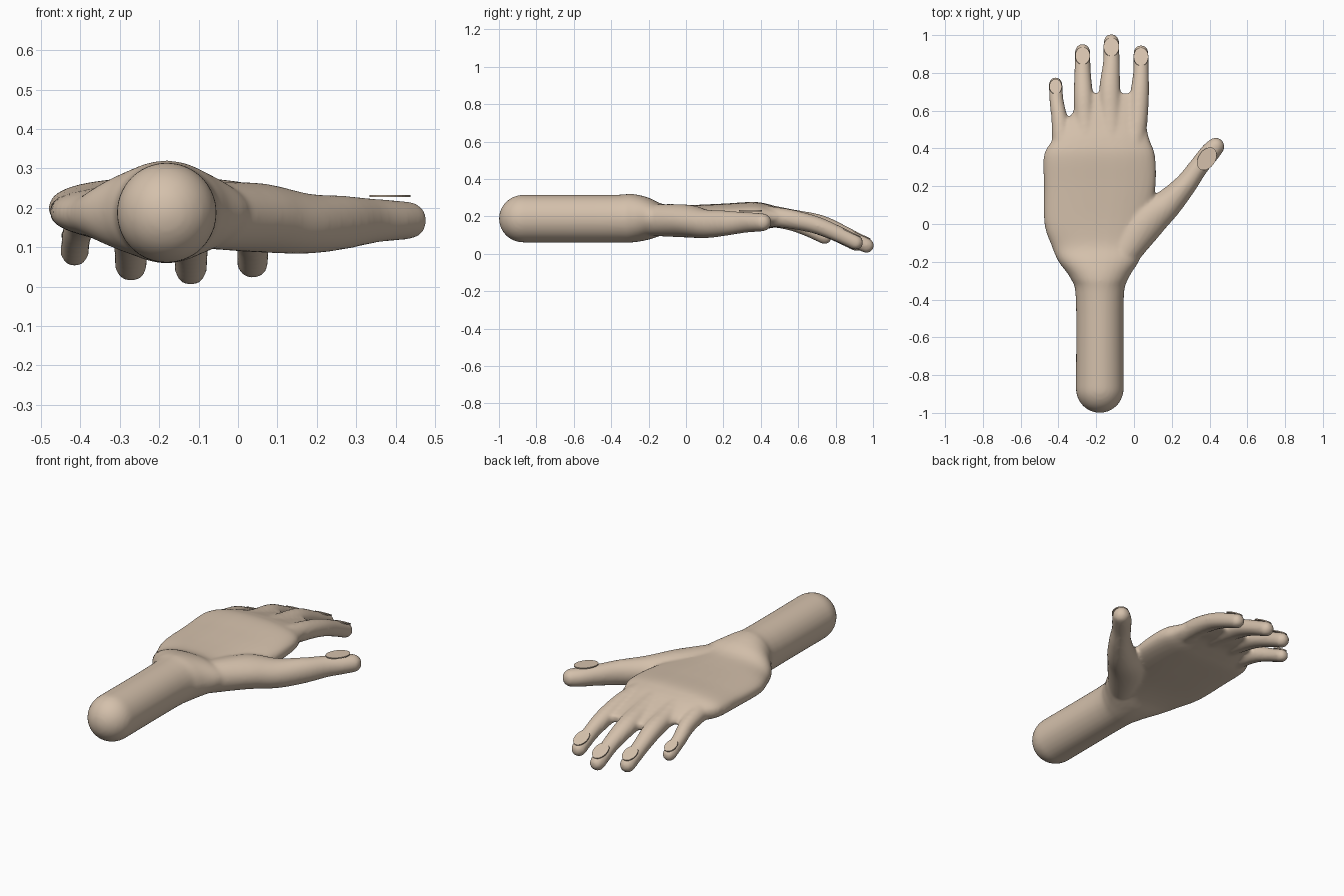
import bpy, bmesh, math
from mathutils import Vector, Matrix

if "Cube" in bpy.data.objects:
    bpy.data.objects.remove(bpy.data.objects["Cube"])

skin = bpy.data.materials.new("skin")
skin.diffuse_color = (0.66, 0.53, 0.41, 1)
skin.use_nodes = True
skin.node_tree.nodes["Principled BSDF"].inputs["Base Color"].default_value = skin.diffuse_color
UP = Vector((0, 0, 1))
N = 32


def add_object(name, bm):
    bmesh.ops.recalc_face_normals(bm, faces=bm.faces)
    mesh = bpy.data.meshes.new(name)
    bm.to_mesh(mesh)
    bm.free()
    mesh.materials.append(skin)
    obj = bpy.data.objects.new(name, mesh)
    bpy.context.collection.objects.link(obj)
    return obj


def loft(bm, rings):
    """Skin a closed tube over a list of rings."""
    rings = [[bm.verts.new(p) for p in r] for r in rings]
    for a, b in zip(rings, rings[1:]):
        for i in range(N):
            j = (i + 1) % N
            bm.faces.new((a[i], a[j], b[j], b[i]))
    bm.faces.new(rings[0])
    bm.faces.new(rings[-1])


def smooth_path(rows, steps=5):
    """Catmull-Rom interpolation through rows of numbers."""
    out = []
    for i in range(len(rows) - 1):
        p = [rows[max(0, min(len(rows) - 1, i + k))] for k in (-1, 0, 1, 2)]
        for s in range(steps):
            t = s / steps
            out.append([0.5 * (2 * b + (c - a) * t + (2 * a - 5 * b + 4 * c - d) * t * t
                               + (3 * b - a - 3 * c + d) * t ** 3) for a, b, c, d in zip(*p)])
    return out + [list(rows[-1])]


def digit(bm, rows):
    """Round-tipped tube; rows are x, y, z, half width, half height."""
    rows = smooth_path(rows)
    rings = []

    def ring(c, t, w, h):
        side = t.cross(UP).normalized()
        up = side.cross(t)
        rings.append([c + side * w * math.cos(a) + up * h * math.sin(a)
                      for a in (2 * math.pi * i / N for i in range(N))])

    for i, r in enumerate(rows):
        a, b = rows[max(i - 1, 0)], rows[min(i + 1, len(rows) - 1)]
        t = (Vector(b[:3]) - Vector(a[:3])).normalized()
        ring(Vector(r[:3]), t, r[3], r[4])
    for k in range(1, 6):
        a = k * math.pi / 2 / 5.3
        ring(Vector(r[:3]) + t * r[3] * math.sin(a), t, r[3] * math.cos(a), r[4] * math.cos(a))
    loft(bm, rings)


bm = bmesh.new()

# Forearm, wrist and palm: y, left x, right x, bottom z, top z, squareness
body = smooth_path([
    (-0.87, -0.308, -0.054, 0.06, 0.315, 2),
    (-0.40, -0.308, -0.054, 0.06, 0.315, 2),
    (-0.29, -0.335, -0.03, 0.06, 0.32, 2),
    (-0.20, -0.40, 0.025, 0.075, 0.30, 2),
    (-0.12, -0.435, 0.05, 0.10, 0.265, 2.2),
    (0.0, -0.475, 0.08, 0.115, 0.26, 2.4),
    (0.2, -0.478, 0.115, 0.12, 0.268, 2.5),
    (0.36, -0.478, 0.112, 0.125, 0.277, 2.5),
    (0.44, -0.435, 0.085, 0.135, 0.265, 2.5),
    (0.52, -0.375, 0.065, 0.145, 0.24, 2.5),
    (0.60, -0.32, 0.06, 0.14, 0.215, 2.5),
    (0.69, -0.28, 0.05, 0.14, 0.185, 2.3)])
rings = []


def body_ring(y, x0, x1, z0, z1, e, scale=1):
    pts = []
    for i in range(N):
        a = 2 * math.pi * i / N
        c, s = math.cos(a), math.sin(a)
        pts.append(((x0 + x1) / 2 + scale * (x1 - x0) / 2 * math.copysign(abs(c) ** (2 / e), c), y,
                    (z0 + z1) / 2 + scale * (z1 - z0) / 2 * math.copysign(abs(s) ** (2 / e), s)))
    rings.append(pts)


for k in range(10, 0, -1):  # rounded forearm end
    a = k * math.pi / 2 / 10.3
    body_ring(-0.87 - 0.13 * math.sin(a), *body[0][1:], scale=math.cos(a))
for row in body:
    body_ring(*row)
loft(bm, rings)

# Fingers and thumb
digit(bm, [(0.0, 0.40, 0.205, 0.055, 0.055), (0.02, 0.55, 0.187, 0.052, 0.052),
           (0.03, 0.69, 0.155, 0.05, 0.047), (0.037, 0.80, 0.112, 0.042, 0.043),
           (0.037, 0.908, 0.06, 0.04, 0.04)])
digit(bm, [(-0.12, 0.40, 0.21, 0.065, 0.06), (-0.125, 0.57, 0.185, 0.06, 0.052),
           (-0.128, 0.72, 0.157, 0.056, 0.05), (-0.12, 0.85, 0.103, 0.045, 0.043),
           (-0.12, 0.965, 0.044, 0.041, 0.041)])
digit(bm, [(-0.25, 0.40, 0.21, 0.06, 0.06), (-0.262, 0.55, 0.186, 0.054, 0.05),
           (-0.268, 0.68, 0.16, 0.052, 0.049), (-0.272, 0.80, 0.11, 0.044, 0.043),
           (-0.272, 0.913, 0.054, 0.041, 0.041)])
digit(bm, [(-0.365, 0.33, 0.20, 0.06, 0.06), (-0.383, 0.45, 0.192, 0.052, 0.05),
           (-0.395, 0.56, 0.168, 0.043, 0.044), (-0.41, 0.65, 0.13, 0.038, 0.038),
           (-0.415, 0.742, 0.086, 0.036, 0.036)])
digit(bm, [(-0.07, -0.18, 0.18, 0.08, 0.085), (0.05, 0.0, 0.175, 0.105, 0.088),
           (0.17, 0.10, 0.16, 0.08, 0.077), (0.27, 0.205, 0.163, 0.06, 0.068),
           (0.34, 0.30, 0.167, 0.052, 0.057), (0.40, 0.375, 0.168, 0.053, 0.051),
           (0.432, 0.41, 0.168, 0.048, 0.048)])

# Fuse everything into one soft skin
hand = add_object("hand", bm)
remesh = hand.modifiers.new("fuse", 'REMESH')
remesh.mode = 'VOXEL'
remesh.voxel_size = 0.01
remesh.use_smooth_shade = True
soften = hand.modifiers.new("soften", 'SMOOTH')
soften.factor = 0.5
soften.iterations = 8


# Nails: thin oval plates lying on the digits
def nail(name, centre, width, length, pitch, yaw=0):
    b = bmesh.new()
    bmesh.ops.create_cone(b, cap_ends=True, segments=32, radius1=1, radius2=1, depth=0.006)
    bmesh.ops.transform(b, verts=b.verts, matrix=(
        Matrix.Translation(centre) @ Matrix.Rotation(math.radians(yaw), 4, 'Z')
        @ Matrix.Rotation(math.radians(pitch), 4, 'X')
        @ Matrix.Diagonal((width, length, 1, 1))))
    add_object(name, b)


nail("index_nail", (0.037, 0.885, 0.113), 0.039, 0.053, -25)
nail("middle_nail", (-0.12, 0.937, 0.102), 0.041, 0.055, -26)
nail("ring_nail", (-0.272, 0.89, 0.109), 0.039, 0.051, -25)
nail("little_nail", (-0.415, 0.727, 0.13), 0.033, 0.043, -25)
nail("thumb_nail", (0.386, 0.345, 0.23), 0.045, 0.066, 0, -33)
